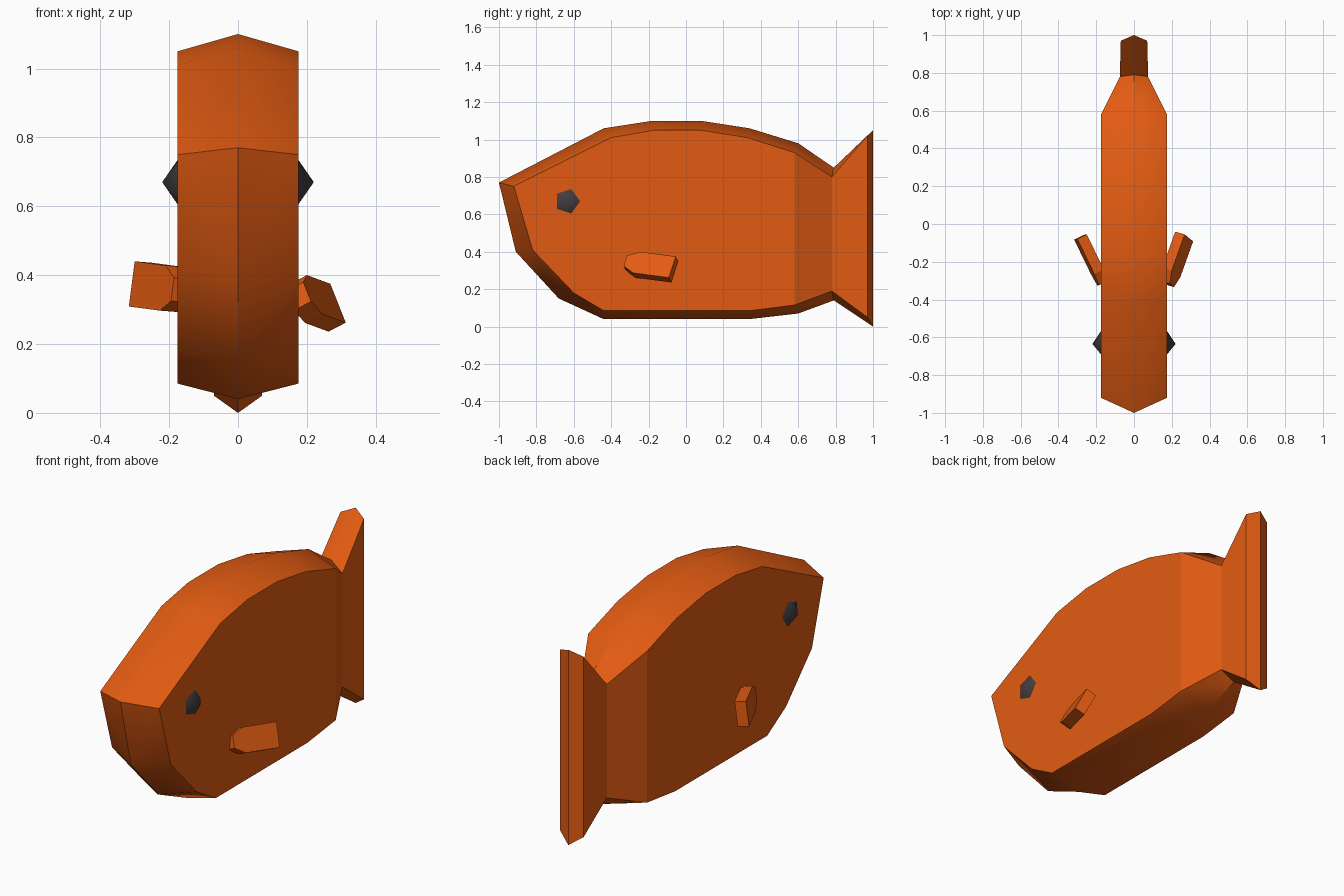
import bpy, bmesh, math
from mathutils import Vector

if "Cube" in bpy.data.objects:
    bpy.data.objects.remove(bpy.data.objects["Cube"])


def material(name, rgb):
    m = bpy.data.materials.new(name)
    m.diffuse_color = (*rgb, 1)
    m.use_nodes = True
    m.node_tree.nodes["Principled BSDF"].inputs["Base Color"].default_value = m.diffuse_color
    return m


ORANGE = material("orange", (0.76, 0.105, 0.006))
BLACK = material("charcoal", (0.055, 0.047, 0.05))


def finish(name, bm, mat):
    bmesh.ops.recalc_face_normals(bm, faces=bm.faces[:])
    me = bpy.data.meshes.new(name)
    bm.to_mesh(me)
    bm.free()
    me.materials.append(mat)
    ob = bpy.data.objects.new(name, me)
    bpy.context.collection.objects.link(ob)
    return ob


# Body and tail: ridge outline (y, z) at x = 0, and matching side outline (y, z, x)
ridge = [(-1, .77), (-.44, 1.06), (-.18, 1.10), (.08, 1.10), (.34, 1.06), (.60, .98),
         (.79, .85), (1, 1.05), (1, 0), (.79, .14), (.60, .07), (.34, .04),
         (-.44, .04), (-.68, .15), (-.91, .40)]
side = [(-.92, .75, .175), (-.40, 1.01, .175), (-.17, 1.05, .175), (.08, 1.05, .175),
        (.33, 1.01, .175), (.58, .93, .175), (.78, .80, .075), (.97, 1.02, .07),
        (.97, .05, .07), (.78, .19, .075), (.58, .115, .175), (.34, .085, .175),
        (-.44, .085, .175), (-.60, .18, .175), (-.82, .41, .175)]
bm = bmesh.new()
mid = [bm.verts.new((0, y, z)) for y, z in ridge]
n = len(mid)
for s in (1, -1):
    edge = [bm.verts.new((s * x, y, z)) for y, z, x in side]
    # bevelled rim
    for i in range(n):
        j = (i + 1) % n
        bm.faces.new((mid[i], mid[j], edge[j], edge[i])).smooth = True
    # flat flank, taper and tail panels
    for ids in ([*range(6), *range(10, 15)], [5, 6, 9, 10], [6, 7, 8, 9]):
        bm.faces.new([edge[i] for i in ids]).smooth = False
bmesh.ops.recalc_face_normals(bm, faces=bm.faces[:])
for e in bm.edges:
    e.smooth = e.calc_face_angle(0) < math.radians(40)
finish("body", bm, ORANGE)


# Fins: flat plates with a tapered front end
def fin(name, top, bottom, along, thick):
    top, bottom, along, thick = map(Vector, (top, bottom, along, thick))
    w = (bottom - top).normalized() * .032
    tip = along + along.normalized() * .065
    outline = [top, bottom, bottom + along, bottom + tip - w, top + tip + w, top + along]
    bm = bmesh.new()
    outer = [bm.verts.new(p) for p in outline]
    inner = [bm.verts.new(p + thick) for p in outline]
    bm.faces.new(outer)
    bm.faces.new(inner)
    for i in range(6):
        j = (i + 1) % 6
        bm.faces.new((outer[i], outer[j], inner[j], inner[i]))
    finish(name, bm, ORANGE)


fin("right_fin", (.268, -.055, .375), (.313, -.092, .262), (-.068, -.19, .025), (-.05, .014, -.026))
fin("left_fin", (-.30, -.08, .44), (-.317, -.083, .309), (.09, -.185, -.012), (.05, .025, -.004))

# Eyes: five-sided points on each flank
for s, label in ((1, "right"), (-1, "left")):
    bm = bmesh.new()
    ring = [bm.verts.new((s * .174, -.635 + .07 * math.cos(k * math.tau / 5),
                          .67 + .07 * math.sin(k * math.tau / 5))) for k in range(5)]
    apex = bm.verts.new((s * .22, -.635, .67))
    bm.faces.new(ring)
    for k in range(5):
        bm.faces.new((ring[k], ring[(k + 1) % 5], apex)).smooth = True
    finish(label + "_eye", bm, BLACK)
